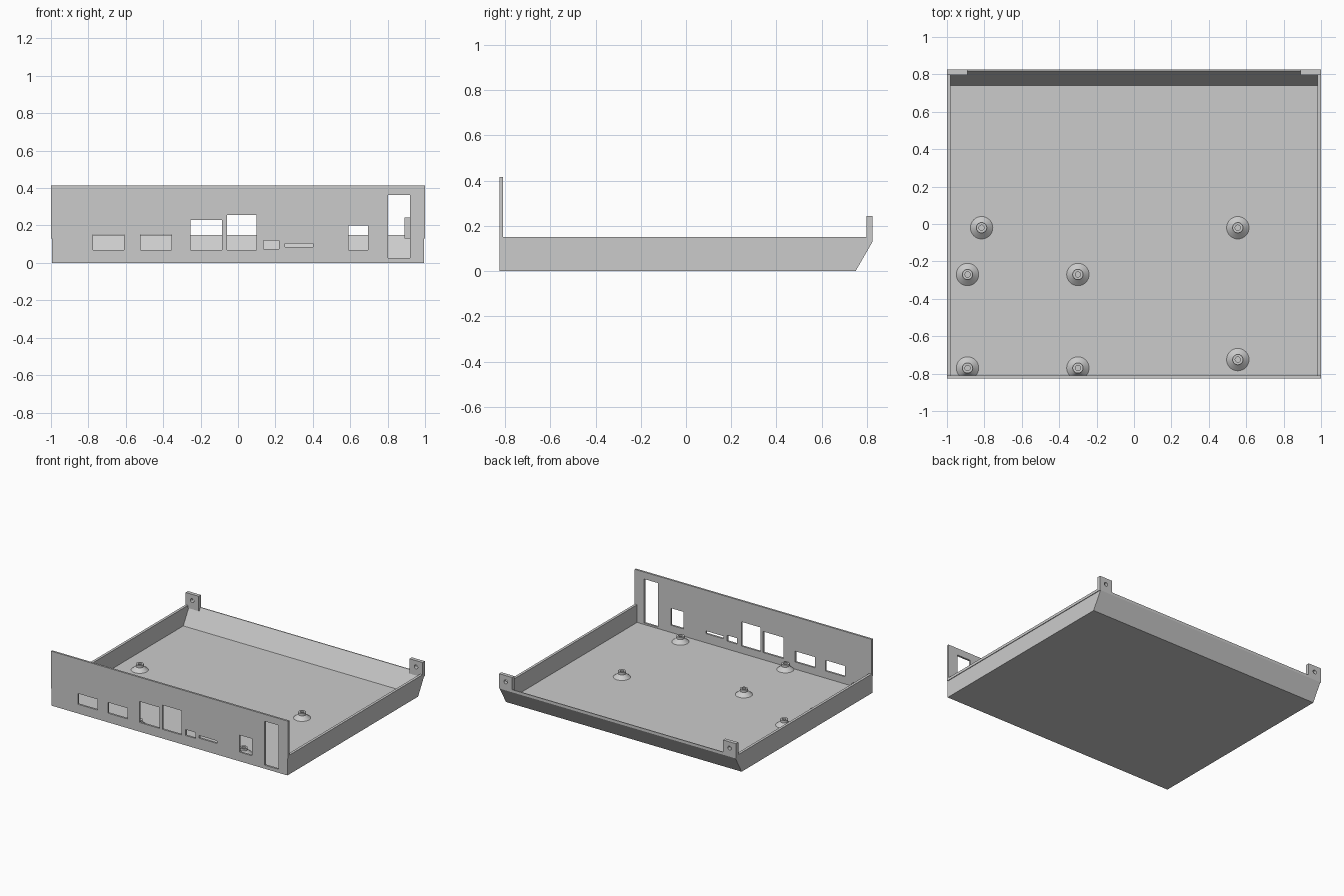
import bpy, bmesh
from math import pi, sin, cos, radians

cube = bpy.data.objects.get("Cube")
if cube:
    bpy.data.objects.remove(cube, do_unlink=True)

grey = bpy.data.materials.new("plain grey")
grey.use_nodes = True
colour = (0.6, 0.6, 0.6, 1)
grey.diffuse_color = colour
grey.node_tree.nodes["Principled BSDF"].inputs["Base Color"].default_value = colour

ALONG_Y = (pi / 2, 0, 0)        # outline in x, z
ALONG_X = (pi / 2, 0, pi / 2)   # outline in y, z


def rect(x0, x1, z0, z1):
    return [(x0, z0), (x1, z0), (x1, z1), (x0, z1)]


def circle(x, z, r, n=24):
    return [(x + r * cos(2 * pi * i / n), z + r * sin(2 * pi * i / n)) for i in range(n)]


def select_only(obj):
    bpy.ops.object.select_all(action="DESELECT")
    obj.select_set(True)
    bpy.context.view_layer.objects.active = obj


def plate(name, outlines, start, end, rotation):
    """Extrude an outline, with later outlines as holes, from start to end."""
    curve = bpy.data.curves.new(name, "CURVE")
    curve.dimensions = "2D"
    curve.fill_mode = "BOTH"
    curve.extrude = (end - start) / 2
    for points in outlines:
        spline = curve.splines.new("POLY")
        spline.points.add(len(points) - 1)
        for p, (a, b) in zip(spline.points, points):
            p.co = (a, b, 0, 1)
        spline.use_cyclic_u = True
    obj = bpy.data.objects.new(name, curve)
    bpy.context.collection.objects.link(obj)
    obj.rotation_euler = rotation
    obj.location[0 if rotation == ALONG_X else 1] = (start + end) / 2
    curve.materials.append(grey)
    select_only(obj)
    bpy.ops.object.convert(target="MESH")
    # Weld the caps to the sides and keep every face flat
    mesh = bpy.context.object.data
    bm = bmesh.new()
    bm.from_mesh(mesh)
    bmesh.ops.remove_doubles(bm, verts=bm.verts, dist=0.0001)
    bmesh.ops.recalc_face_normals(bm, faces=bm.faces)
    bm.to_mesh(mesh)
    bm.free()
    bpy.ops.object.shade_flat()


FRONT, BACK, RIM, FLOOR = -0.825, 0.825, 0.15, 0.015

# Floor with the sloping back wall
plate("floor_and_back_wall",
      [[(FRONT, 0), (0.75, 0), (BACK, 0.13), (BACK, RIM), (0.818, RIM),
        (0.74, FLOOR), (FRONT, FLOOR)]], -0.98, 0.98, ALONG_X)

# Side walls, their narrow overhanging rims, and screw tabs
side = [(FRONT, 0), (0.75, 0), (BACK, 0.13), (BACK, RIM), (FRONT, RIM)]
for label, s in (("left", 1), ("right", -1)):
    x0, x1 = sorted((s * 0.98, s * 0.995))
    plate(label + "_side_wall", [side], x0, x1, ALONG_X)
    x0, x1 = sorted((s * 0.995, s))
    plate(label + "_rim", [rect(FRONT, BACK, 0.13, RIM)], x0, x1, ALONG_X)
    x0, x1 = sorted((s * 0.89, s))
    plate(label + "_screw_tab",
          [rect(x0, x1, 0.13, 0.243), circle(s * 0.945, 0.195, 0.015)],
          0.797, BACK, ALONG_Y)

# Front panel with port openings
panel = [(-0.995, 0), (0.995, 0), (0.995, 0.13), (1, 0.13), (1, 0.415),
         (-1, 0.415), (-1, 0.13), (-0.995, 0.13)]
ports = [(-0.775, -0.61, 0.07, 0.152), (-0.52, -0.355, 0.07, 0.152),
         (-0.255, -0.085, 0.07, 0.23), (-0.06, 0.10, 0.07, 0.255),
         (0.135, 0.22, 0.075, 0.12), (0.25, 0.40, 0.085, 0.105),
         (0.59, 0.695, 0.07, 0.20), (0.803, 0.92, 0.027, 0.362)]
plate("front_panel", [panel] + [rect(*p) for p in ports], FRONT, -0.81, ALONG_Y)


# Standoffs: flared foot, short post and screw hole
def standoff(number, x, y):
    profile = [(0.06, 0), (0.028, 0.027), (0.028, 0.045),
               (0.014, 0.045), (0.014, 0.005), (0, 0.005)]
    bm = bmesh.new()
    verts = [bm.verts.new((r, 0, z)) for r, z in profile]
    edges = [bm.edges.new(pair) for pair in zip(verts, verts[1:])]
    bmesh.ops.spin(bm, geom=verts + edges, cent=(0, 0, 0), axis=(0, 0, 1),
                   angle=2 * pi, steps=32)
    bmesh.ops.remove_doubles(bm, verts=bm.verts, dist=0.0001)
    bmesh.ops.recalc_face_normals(bm, faces=bm.faces)
    # Make sure the open shell faces outwards
    foot = max(bm.faces, key=lambda f: f.calc_center_median().xy.length)
    if foot.normal.z < 0:
        bmesh.ops.reverse_faces(bm, faces=bm.faces)
    for v in bm.verts:   # keep the foot behind the front panel face
        v.co.y = max(v.co.y, FRONT + 0.008 - y)
    mesh = bpy.data.meshes.new("standoff")
    bm.to_mesh(mesh)
    bm.free()
    mesh.materials.append(grey)
    obj = bpy.data.objects.new(f"standoff_{number}", mesh)
    bpy.context.collection.objects.link(obj)
    obj.location = (x, y, FLOOR)
    select_only(obj)
    bpy.ops.object.shade_smooth_by_angle(angle=radians(30))


spots = [(-0.815, -0.02), (0.555, -0.02), (-0.89, -0.27), (-0.30, -0.27),
         (-0.89, -0.77), (-0.30, -0.77), (0.555, -0.725)]
for i, (x, y) in enumerate(spots, 1):
    standoff(i, x, y)
